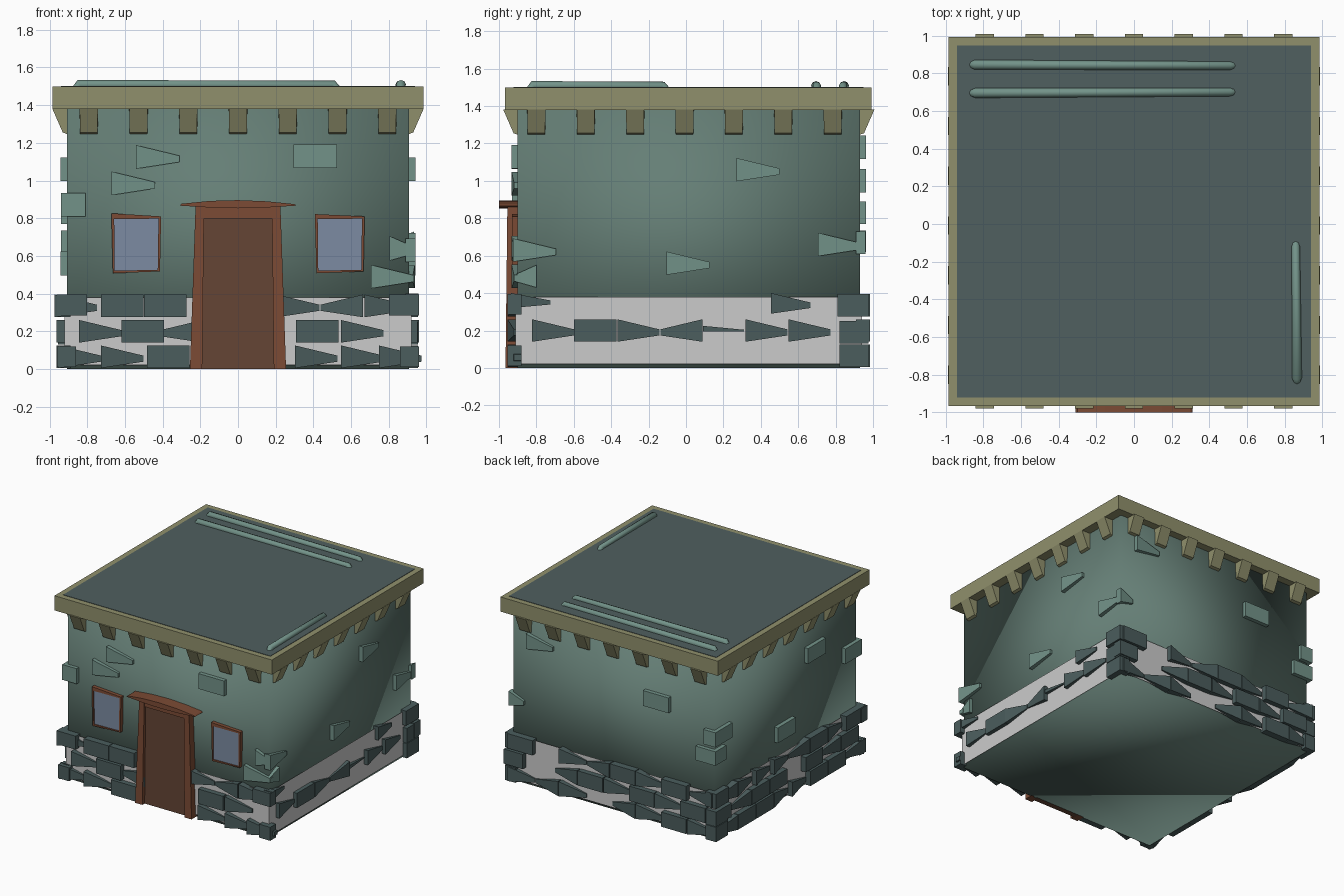
import bpy, bmesh, random
from mathutils import Vector

if "Cube" in bpy.data.objects:
    bpy.data.objects.remove(bpy.data.objects["Cube"])
random.seed(4)


def mat(name, r, g, b):
    m = bpy.data.materials.new(name)
    m.diffuse_color = (r, g, b, 1)
    m.use_nodes = True
    m.node_tree.nodes["Principled BSDF"].inputs["Base Color"].default_value = m.diffuse_color
    return m


WALL = mat("wall_green", .13, .21, .18)
STONE = mat("dark_stone", .07, .11, .11)
BRICK = mat("light_brick", .17, .29, .25)
ROOF = mat("roof_slate", .08, .115, .115)
TRIM = mat("olive_trim", .28, .28, .15)
WOOD = mat("wood", .20, .07, .035)
DOOR = mat("door_wood", .13, .06, .035)
GLASS = mat("glass", .20, .26, .36)


def finish(name, bm, m=None, smooth=None):
    bmesh.ops.recalc_face_normals(bm, faces=bm.faces)
    me = bpy.data.meshes.new(name)
    bm.to_mesh(me)
    bm.free()
    if m:
        me.materials.append(m)
    if smooth:
        for p in me.polygons:
            p.use_smooth = True
    ob = bpy.data.objects.new(name, me)
    bpy.context.collection.objects.link(ob)
    return ob


def on_face(face, u, d, z):
    """Wall coordinates: u along the wall, d outward, z up."""
    return {"front": (u, -.90 - d, z), "back": (u, .93 + d, z),
            "right": (.908 + d, u, z), "left": (-.908 - d, u, z)}[face]


def hexa(bm, a, b):
    """Solid between two matching quads."""
    va, vb = [bm.verts.new(p) for p in a], [bm.verts.new(p) for p in b]
    bm.faces.new(va)
    bm.faces.new(vb)
    for i in range(4):
        j = (i + 1) % 4
        bm.faces.new((va[i], va[j], vb[j], vb[i]))


def box(bm, x0, x1, y0, y1, z0, z1):
    hexa(bm, [(x0, y0, z0), (x1, y0, z0), (x1, y1, z0), (x0, y1, z0)],
         [(x0, y0, z1), (x1, y0, z1), (x1, y1, z1), (x0, y1, z1)])


def brick(bm, face, u, z, w=.225, h=.12, out=.055, point=0):
    """Brick; point = -1 / +1 narrows the low-u / high-u end."""
    ends = []
    for s in (-1, 1):
        k, d, zc = (.27, .02, z - .01) if s == point else (1, out, z)
        e, hh = u + s * w / 2, h * k / 2
        ends.append([on_face(face, e, q, zz) for q, zz in
                     ((-.02, zc - hh), (d, zc - hh), (d, zc + hh), (-.02, zc + hh))])
    hexa(bm, *ends)


# Walls
bm = bmesh.new()
box(bm, -.908, .908, -.90, .93, 0, 1.39)
finish("walls", bm, WALL, True)

# Pale mortar band around the foot
bm = bmesh.new()
for z in (.02, .38):
    for x, y in ((-.92, -.912), (.92, -.912), (.92, .942), (-.92, .942)):
        bm.verts.new((x, y, z))
bm.verts.ensure_lookup_table()
for i in range(4):
    j = (i + 1) % 4
    bm.faces.new([bm.verts[k] for k in (i, j, j + 4, i + 4)])
finish("mortar_band", bm)

# Foundation stones
bm = bmesh.new()
rows = (.065, .20, .335)
for u, r, p in ((-.84, 0, 1), (-.615, 0, 1), (-.37, 0, 0), (.415, 0, 1), (.66, 0, 1), (.86, 0, 1),
                (-.73, 1, 1), (-.505, 1, 0), (-.30, 1, -1), (.42, 1, 0), (.66, 1, 1),
                (-.86, 2, 1), (-.615, 2, 0), (-.385, 2, 0), (.32, 2, 1), (.55, 2, -1), (.785, 2, 1)):
    brick(bm, "front", u, rows[r], point=p)
for u, p in ((-.71, 1), (-.485, 0), (-.255, 1), (-.025, -1), (.43, 1), (.66, 1)):
    brick(bm, "right", u, .20, point=p, out=.045)
brick(bm, "right", .20, .21, .22, .03, .04, 1)
brick(bm, "right", .56, .345, .21, .11, .045, 1)
brick(bm, "right", -.83, .36, .21, .08, .05, 1)
for face in ("back", "left"):
    for r, z in enumerate(rows):
        for i in range(8):
            u = -.81 + .232 * i + (.06 if r == 1 else 0)
            if random.random() < .9:
                w = min(.225, 2 * (.96 - abs(u)))
                brick(bm, face, u, z, w, point=random.choice((-1, 0, 1)))
for x in (-1, 1):           # corner stones returning along the sides
    for z, y in ((.065, .90), (.335, .89), (.19, .90)):
        box(bm, *sorted((x * .86, x * .955)), y - .08, .975, z - .06, z + .06)
for z, w in ((.065, .1), (.34, .16)):
    for x in (-1, 1):
        box(bm, *sorted((x * (.96 - w), x * .96)), -.955, -.88, z - .055, z + .055)
finish("foundation_stones", bm, STONE)

# Scattered wall bricks
bm = bmesh.new()
for f, u, z, p in (("front", -.425, 1.125, 1), ("front", -.555, .985, 1), ("front", .41, 1.13, 0),
                   ("front", .82, .49, 1), ("right", .385, 1.06, 1), ("right", .01, .56, 1),
                   ("back", .66, 1.18, -1), ("back", -.40, 1.0, 0), ("left", .04, .56, 0),
                   ("left", -.35, 1.06, 0), ("right", -.81, .63, 1), ("right", .82, .66, 1)):
    brick(bm, f, u, z, .23, .125, .033, p)
brick(bm, "front", .87, .64, .13, .13, .033, 1)
brick(bm, "right", -.86, .49, .12, .12, .03, -1)
brick(bm, "back", .87, .67, .13, .12, .03, -1)
box(bm, -.94, -.81, -.93, -.72, .81, .935)
box(bm, -.94, -.76, .82, .962, .62, .735)
box(bm, -.94, -.83, .74, .962, .77, .89)
finish("wall_bricks", bm, BRICK)

# Roof rim (square ring) and flat roof panel
bm = bmesh.new()
box(bm, -.984, .984, -.967, .993, 1.38, 1.50)
finish("roof_rim", bm, TRIM)
bm = bmesh.new()
box(bm, -.938, .938, -.921, .948, 1.45, 1.503)
finish("roof_panel", bm, ROOF)

# Wedge brackets under the rim on all four sides
bm = bmesh.new()
for face in ("front", "back", "left", "right"):
    for i in range(-3, 4):
        u = i * .264 + (.0 if face in ("front", "back") else -.008)
        top = [on_face(face, u + a, d, 1.383) for a, d in
               ((-.05, -.02), (.05, -.02), (.048, .078), (-.048, .078))]
        low = [on_face(face, u + a, d, z) for a, d, z in
               ((-.045, -.02, 1.24), (.045, -.02, 1.24), (.047, .022, 1.255), (-.047, .022, 1.255))]
        hexa(bm, top, low)
finish("brackets", bm, TRIM)


# Raised ridges lying on the roof
def ridge(name, a, b):
    a, b = Vector(a), Vector(b)
    d = (b - a).normalized() * .025
    up = Vector((0, 0, .03))
    cu = bpy.data.curves.new(name, "CURVE")
    cu.dimensions = "3D"
    cu.bevel_depth = .026
    cu.bevel_resolution = 2
    cu.use_fill_caps = True
    sp = cu.splines.new("POLY")
    sp.points.add(3)
    for pt, co, r in zip(sp.points, (a, a + d + up, b - d + up, b), (.8, 1, .85, .8)):
        pt.co = (*co, 1)
        pt.radius = r
    cu.materials.append(BRICK)
    bpy.context.collection.objects.link(bpy.data.objects.new(name, cu))


ridge("roof_ridge_back", (-.865, .845, 1.48), (.53, .84, 1.48))
ridge("roof_ridge_inner", (-.865, .695, 1.48), (.53, .70, 1.48))
ridge("roof_ridge_side", (.865, -.84, 1.48), (.858, -.10, 1.48))

# Door leaf, leaning posts and bowed lintel
bm = bmesh.new()
box(bm, -.205, .205, -.935, -.89, 0, .86)
finish("door", bm, DOOR)
bm = bmesh.new()
for s in (-1, 1):
    hexa(bm, [(s * x, y, .0) for x, y in ((.19, -.965), (.255, -.965), (.255, -.89), (.19, -.89))],
         [(s * x, y, .87) for x, y in ((.18, -.955), (.225, -.955), (.225, -.89), (.18, -.89))])
box(bm, -.2, .2, -.95, -.89, .80, .87)
finish("door_posts", bm, WOOD)
bm = bmesh.new()
outline = ((-.31, .867), (-.15, .857), (0, .853), (.15, .857), (.31, .867), (.30, .875),
           (.15, .89), (0, .896), (-.15, .892), (-.30, .877))
f = bm.faces.new([bm.verts.new((x, -1.0, z)) for x, z in outline])
ext = bmesh.ops.extrude_face_region(bm, geom=[f], use_keep_orig=True)
for v in ext["geom"]:
    if isinstance(v, bmesh.types.BMVert):
        v.co.y = -.89
finish("door_lintel", bm, WOOD)

# Windows with crooked thin frames
for s, side in ((-1, "left"), (1, "right")):
    x0, x1 = sorted((s * .408, s * .672))
    bm = bmesh.new()
    o = [(x0, .822 if s > 0 else .826), (x1, .81), (x1 - .006, .518), (x0 + .008, .508)]
    n = [(x0 + .015, .795), (x1 - .014, .798), (x1 - .018, .526), (x0 + .018, .522)]
    for i in range(4):
        j = (i + 1) % 4
        q = (o[i], o[j], n[j], n[i])
        hexa(bm, [(x, -.93, z) for x, z in q], [(x, -.89, z) for x, z in q])
    finish("window_frame_" + side, bm, WOOD)
    bm = bmesh.new()
    box(bm, x0 + .012, x1 - .012, -.922, -.89, .52, .80)
    finish("window_glass_" + side, bm, GLASS)
